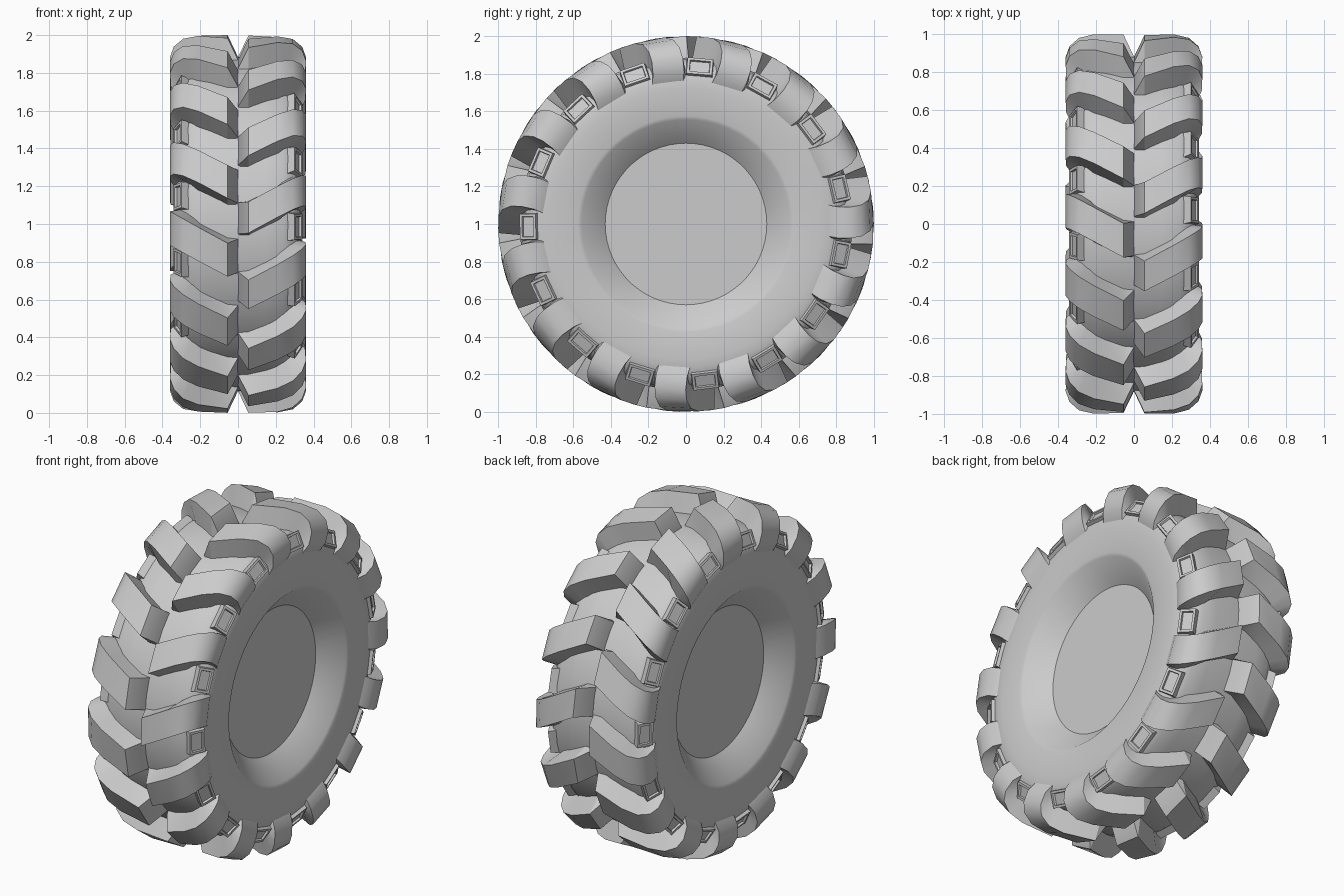
import bpy, bmesh, math

if "Cube" in bpy.data.objects:
    bpy.data.objects.remove(bpy.data.objects["Cube"])

COUNT = 15                       # lugs per side
PITCH = 360 / COUNT

rubber = bpy.data.materials.new("plain_grey")
rubber.diffuse_color = (0.6, 0.6, 0.6, 1)
rubber.use_nodes = True
rubber.node_tree.nodes["Principled BSDF"].inputs["Base Color"].default_value = rubber.diffuse_color


def finish(bm, name, angle):
    bmesh.ops.recalc_face_normals(bm, faces=bm.faces)
    mesh = bpy.data.meshes.new(name)
    bm.to_mesh(mesh)
    bm.free()
    mesh.materials.append(rubber)
    ob = bpy.data.objects.new(name, mesh)
    bpy.context.collection.objects.link(ob)
    bpy.ops.object.select_all(action='DESELECT')
    ob.select_set(True)
    bpy.context.view_layer.objects.active = ob
    bpy.ops.object.shade_smooth_by_angle(angle=math.radians(angle))
    return ob


def wheel_point(x, r, deg, offset=0.0):
    """Angle runs from the front (-y) up over the top; offset is tangential."""
    a = math.radians(deg)
    c, s = math.cos(a), math.sin(a)
    return (x, -r * c + offset * s, 1 + r * s + offset * c)


def add_strip(bm, outer, inner, angle_at, w_out, w_in, side):
    """Solid strip between an outer and an inner (x, r) profile.
    Returns the outer faces."""
    rings = []
    for (xo, ro), (xi, ri) in zip(outer, inner):
        a = angle_at(xo)
        rings.append([bm.verts.new(wheel_point(side * x, r, a, o)) for x, r, o in
                      ((xo, ro, -w_out), (xo, ro, w_out), (xi, ri, w_in), (xi, ri, -w_in))])
    tops = []
    for p, q in zip(rings, rings[1:]):
        for i in range(4):
            j = (i + 1) % 4
            f = bm.faces.new((p[i], p[j], q[j], q[i]))
            if i == 0:
                tops.append(f)
    bm.faces.new(rings[0])
    bm.faces.new(rings[-1])
    return tops


# Tyre body with the dished hub on both sides, turned around the x axis
half = [(0.15, 0.885), (0.24, 0.875), (0.29, 0.85), (0.32, 0.81), (0.333, 0.765),
        (0.335, 0.72), (0.335, 0.575), (0.328, 0.555), (0.215, 0.43)]
profile = [(-x, r) for x, r in reversed(half)] + [(0, 0.885)] + half
SEG = 60
bm = bmesh.new()
rings = [[bm.verts.new(wheel_point(x, r, 360 * i / SEG)) for i in range(SEG)]
         for x, r in profile]
for p, q in zip(rings, rings[1:]):
    for i in range(SEG):
        j = (i + 1) % SEG
        bm.faces.new((p[i], p[j], q[j], q[i]))
bm.faces.new(rings[0])
bm.faces.new(rings[-1])
finish(bm, "tyre_body", 35)

# Chevron lugs, staggered between the two sides, wrapping over the shoulders
lug_out = [(0.0, 0.88), (0.055, 0.996), (0.21, 0.996), (0.29, 0.978), (0.34, 0.935),
           (0.36, 0.88), (0.357, 0.81), (0.333, 0.76)]
lug_in = [(0.0, 0.85), (0.055, 0.85), (0.20, 0.85), (0.24, 0.84), (0.27, 0.82),
          (0.29, 0.80), (0.30, 0.77), (0.31, 0.745)]
for name, side, start, width in (("right", 1, 2.0, 0.083), ("left", -1, 13.0, 0.09)):
    bm = bmesh.new()
    for k in range(COUNT):
        def angle_at(x, base=start + k * PITCH):
            return base + 9.5 * max(0.0, x - 0.055) / 0.305
        add_strip(bm, lug_out, lug_in, angle_at, width, width + 0.008, side)
    finish(bm, name + "_tread_lugs", 30)

    # Small framed blocks on the shoulder between the lugs
    bm = bmesh.new()
    frames = []
    for k in range(COUNT):
        mid = start + 9 + (k + 0.5) * PITCH
        frames += add_strip(bm, [(0.30, 0.885), (0.342, 0.80)], [(0.26, 0.86), (0.31, 0.78)],
                            lambda x: mid, 0.068, 0.074, side)
    bmesh.ops.recalc_face_normals(bm, faces=bm.faces)
    bmesh.ops.inset_individual(bm, faces=frames, thickness=0.02, depth=0)
    bmesh.ops.inset_individual(bm, faces=frames, thickness=0.003, depth=-0.012)
    finish(bm, name + "_shoulder_blocks", 30)
